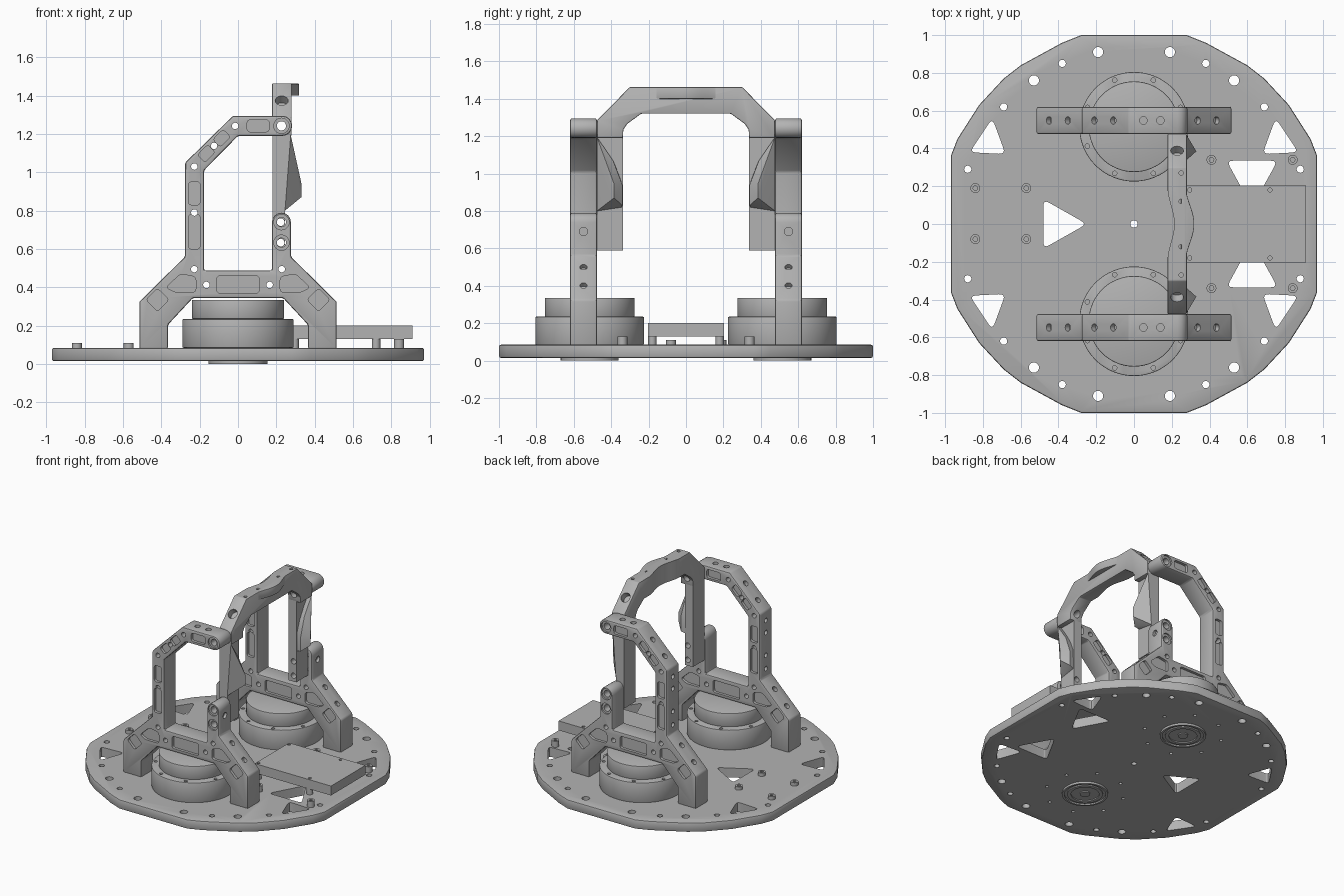
import bpy, bmesh
from math import sin, cos, pi, radians
from mathutils import Vector, Matrix

if "Cube" in bpy.data.objects:
    bpy.data.objects.remove(bpy.data.objects["Cube"])

GREY = (0.45, 0.45, 0.45, 1)
mat = bpy.data.materials.new("machined grey")
mat.use_nodes = True
mat.diffuse_color = GREY
mat.node_tree.nodes["Principled BSDF"].inputs["Base Color"].default_value = GREY
parts = []

# ---- helpers -------------------------------------------------------------
PLANES = {"xy": lambda u, v, w: (u, v, w),
          "xz": lambda u, v, w: (u, w, v),
          "yz": lambda u, v, w: (w, u, v)}


def arc(u, v, r, a0, a1, n=8):
    angles = [radians(a0 + (a1 - a0) * i / n) for i in range(n + 1)]
    return [(u + r * cos(a), v + r * sin(a)) for a in angles]


def circle(u, v, r, n=24):
    return arc(u, v, r, 0, 360, n)[:-1]


def rounded(pts, r):
    """Round the corners of a convex polygon with short quadratic curves."""
    out = []
    for i, p in enumerate(pts):
        p, a, b = Vector(p), Vector(pts[i - 1]), Vector(pts[(i + 1) % len(pts)])
        s, e = p + (a - p).normalized() * r, p + (b - p).normalized() * r
        for t in (0, 0.25, 0.5, 0.75, 1):
            out.append(tuple(s * (1 - t) ** 2 + p * 2 * t * (1 - t) + e * t * t))
    return out


def slot(u, v, w, h, deg=0, r=0.018):
    c, s = cos(radians(deg)) / 2, sin(radians(deg)) / 2
    corners = [(-w, -h), (w, -h), (w, h), (-w, h)]
    return rounded([(u + a * c - b * s, v + a * s + b * c) for a, b in corners], r)


def prism(bm, pts, lo, hi, plane="xy"):
    place = PLANES[plane]
    base = bm.faces.new([bm.verts.new(place(u, v, lo)) for u, v in pts])
    top = bmesh.ops.extrude_face_region(bm, geom=[base])["geom"]
    bmesh.ops.translate(bm, vec=place(0, 0, hi - lo),
                        verts=[g for g in top if isinstance(g, bmesh.types.BMVert)])


def rod(bm, point, direction, r, depth):
    turn = Vector(direction).to_track_quat("Z", "Y").to_matrix().to_4x4()
    bmesh.ops.create_cone(bm, cap_ends=True, segments=20, radius1=r, radius2=r,
                          depth=depth, matrix=Matrix.Translation(point) @ turn)


def make(name, bm, bevel=0, cut=None):
    def to_object(label, b):
        bmesh.ops.recalc_face_normals(b, faces=b.faces)
        me = bpy.data.meshes.new(label)
        b.to_mesh(me)
        b.free()
        ob = bpy.data.objects.new(label, me)
        bpy.context.collection.objects.link(ob)
        return ob
    ob = to_object(name, bm)
    if bevel:
        m = ob.modifiers.new("bevel", "BEVEL")
        m.width, m.segments, m.limit_method = bevel, 2, "ANGLE"
    if cut:
        cutter = to_object(name + "_cutter", cut)
        cutter.hide_render = True
        m = ob.modifiers.new("cut", "BOOLEAN")
        m.object, m.solver, m.use_self = cutter, "EXACT", True
    # bake the modifiers and drop the cutter
    graph = bpy.context.evaluated_depsgraph_get()
    me = bpy.data.meshes.new_from_object(ob.evaluated_get(graph))
    ob.modifiers.clear()
    ob.data = me
    if cut:
        bpy.data.objects.remove(cutter)
    me.materials.clear()
    me.materials.append(mat)
    parts.append(ob)
    return ob


def mirror_y(ob, name):
    me = ob.data.copy()
    me.transform(Matrix.Scale(-1, 4, (0, 1, 0)))
    me.flip_normals()
    twin = bpy.data.objects.new(name, me)
    bpy.context.collection.objects.link(twin)
    parts.append(twin)


SIDES = (1, -1)
MOTOR_Y = 0.515

# ---- base plate with its holes and triangular windows --------------------
q = [(.97, .36), (.935, .45), (.82, .63), (.69, .77), (.6, .84), (.38, .96), (.28, 1)]
outline = (q + [(-x, y) for x, y in q[::-1]] + [(-x, -y) for x, y in q]
           + [(x, -y) for x, y in q[::-1]])
plate, cut = bmesh.new(), bmesh.new()
prism(plate, outline, 0.015, 0.085)
windows = [[(-.48, .13), (-.48, -.13), (-.25, 0)]]
for s in SIDES:
    windows.append([(.49, .335 * s), (.76, .335 * s), (.625, .09 * s)])
    for t in SIDES:
        windows.append([(.87 * t, .38 * s), (.75 * t, .56 * s), (.68 * t, .37 * s)])
        for x, y, r in ((.19, .91, .027), (.53, .76, .027), (.38, .85, .019),
                        (.69, .62, .019), (.88, .29, .019)):
            prism(cut, circle(x * t, y * s, r), -0.1, 0.2)
    for i in range(8):  # motor screws seen from below
        a = pi * (i + .5) / 4
        prism(cut, circle(.27 * cos(a), MOTOR_Y * s + .27 * sin(a), .012, 12), -0.1, 0.04)
for w in windows:
    prism(cut, rounded(w, 0.035), -0.1, 0.2)
prism(cut, circle(0, 0, 0.019), -0.1, 0.2)
make("base_plate", plate, 0.01, cut)

# ---- motors and the ringed hubs under the plate --------------------------
motor, cut = bmesh.new(), bmesh.new()
prism(motor, circle(0, MOTOR_Y, 0.29, 64), 0.085, 0.235)
for i in range(8):
    a = pi * (i + .5) / 4
    prism(cut, circle(.267 * cos(a), MOTOR_Y + .267 * sin(a), .012, 12), 0.21, 0.3)
mirror_y(make("back_motor_base", motor, 0.005, cut), "front_motor_base")
drum = bmesh.new()
prism(drum, circle(0, MOTOR_Y, 0.24, 64), 0.235, 0.335)
mirror_y(make("back_motor_drum", drum, 0.005), "front_motor_drum")
hub, cut = bmesh.new(), bmesh.new()
prism(hub, circle(0, MOTOR_Y, 0.155, 48), 0, 0.02)
for outer, inner in ((.14, .12), (.105, .04)):
    ring = bmesh.new()
    prism(cut, circle(0, MOTOR_Y, outer, 48), -0.02, 0.01)
    ring.free()
mirror_y(make("back_hub", hub, 0, cut), "front_hub")
ring, cut = bmesh.new(), bmesh.new()
prism(ring, circle(0, MOTOR_Y, 0.12, 48), 0.002, 0.012)
prism(cut, circle(0, MOTOR_Y, 0.095, 48), -0.02, 0.02)
mirror_y(make("back_hub_ring", ring, 0, cut), "front_hub_ring")
cap = bmesh.new()
prism(cap, circle(0, MOTOR_Y, 0.035), 0.002, 0.012)
mirror_y(make("back_hub_cap", cap), "front_hub_cap")

# ---- side frames ---------------------------------------------------------
Y0, Y1 = 0.476, 0.62
profile = ([(-.515, .08), (-.515, .325), (-.276, .56), (-.276, 1.05), (-.026, 1.295)]
           + arc(.23, 1.2425, .0525, 90, -90)
           + [(0, 1.19), (-.177, 1.01), (-.177, .487), (.177, .487)]
           + arc(.2265, .74, .0495, 180, 0)
           + [(.276, .56), (.515, .325), (.515, .08), (.365, .08), (.365, .205),
              (.235, .345), (-.235, .345), (-.365, .205), (-.365, .08)])
frame, cut = bmesh.new(), bmesh.new()
prism(frame, profile, Y0, Y1, "xz")
pockets = [slot(.105, 1.242, .115, .062), slot(-.165, 1.098, .075, .055, 45),
           slot(-.085, 1.178, .075, .055, 45), slot(-.228, .89, .06, .12),
           slot(-.228, .69, .06, .18), slot(0, .415, .22, .09)]
for s in SIDES:
    pockets.append(slot(.42 * s, .335, .085, .085, 45))
    pockets.append(rounded([(.22 * s, .375), (.33 * s, .375), (.375 * s, .4),
                            (.3 * s, .47), (.22 * s, .455)], 0.018))
for p in pockets:
    prism(cut, p, Y1 - 0.02, Y1 + 0.05, "xz")
    prism(cut, p, Y0 - 0.05, Y0 + 0.02, "xz")
for x, z in ((-.015, 1.242), (-.125, 1.138), (-.228, 1.03), (-.228, .79),
             (-.228, .495), (.228, .495), (-.165, .413), (.165, .413)):
    prism(cut, circle(x, z, .017, 16), 0.4, 0.7, "xz")
PIVOTS = [(.2265, 1.2425), (.2265, .74), (.2265, .633)]
for x, z in PIVOTS:
    prism(cut, circle(x, z, .024), 0.4, 0.7, "xz")
    prism(cut, circle(x, z, .04), Y1 - 0.012, 0.7, "xz")
# screw holes along the outer edge of the frame
mid = (Y0 + Y1) / 2
for x in (.05, .14):
    rod(cut, (x, mid, 1.295), (0, 0, 1), .02, .06)
for x, z in ((-.21, 1.115), (-.11, 1.213), (-.45, .389), (-.35, .487)):
    rod(cut, (x, mid, z), (-1, 0, 1), .02, .06)
for x in (.34, .44):
    rod(cut, (x, mid, .836 - x * .98), (1, 0, 1), .02, .06)
for z in (.98, .89, .72, .62):
    rod(cut, (-.276, mid, z), (1, 0, 0), .017, .05)
rod(cut, (.276, mid, .69), (1, 0, 0), .022, .04)
mirror_y(make("back_frame", frame, 0.01, cut), "front_frame")

# ---- carrying arch: bent bar with a bulged grip --------------------------
half = [(.476, 1.19), (.476, 1.285), (.3, 1.463)]
inner = [(.24, 1.32), (.315, 1.265), (.335, 1.235), (.337, 1.19)]
arch, cut = bmesh.new(), bmesh.new()
prism(arch, half + [(-y, z) for y, z in half[::-1]] + [(-y, z) for y, z in inner[::-1]]
      + inner, .177, .28, "yz")
ys = [i * .02 - .2 for i in range(21)]
wave = [(.5 + .5 * cos(pi * y / .2), y) for y in ys]
prism(cut, [(.177 + .036 * w, y) for w, y in wave] + [(.1, .2), (.1, -.2)], 1.2, 1.6)
for s in SIDES:
    rod(cut, (.228, .388 * s, 1.374), (0, s, 1), .034, .1)
    for y in (.12, .27):
        rod(cut, (.25, y * s, 1.463), (0, 0, 1), .012, .05)
prism(cut, circle(*PIVOTS[0], .024), -0.7, 0.7, "xz")
make("arch", arch, 0.006, cut)
bulge = bmesh.new()
prism(bulge, [(.275 + .044 * w, y) for w, y in wave] + [(.25, .2), (.25, -.2)], 1.4, 1.462)
make("grip_bulge", bulge, 0.004)

# ---- arch legs and their wedge-shaped gussets ----------------------------
leg, cut = bmesh.new(), bmesh.new()
prism(leg, [(.18, .337), (.245, .337), (.245, .476), (.18, .476)], .59, 1.2)
for x, z in PIVOTS[1:]:
    prism(cut, circle(x - .004, z, .02), 0, 0.7, "xz")
mirror_y(make("back_arch_leg", leg, 0, cut), "front_arch_leg")
gusset = bmesh.new()
for p in ((.195, .476, 1.195), (.275, .476, 1.195), (.245, .476, .8), (.245, .345, .82),
          (.33, .385, .87), (.33, .385, .945), (.28, .34, .83), (.28, .34, .94),
          (.275, .39, 1.07), (.2, .36, 1.0)):
    gusset.verts.new(p)
bmesh.ops.convex_hull(gusset, input=gusset.verts)
mirror_y(make("back_gusset", gusset), "front_gusset")

# ---- electronics box and standoffs ---------------------------------------
box, cut = bmesh.new(), bmesh.new()
prism(box, [(.28, -.203), (.91, -.203), (.91, .203), (.28, .203)], .13, .2)
pegs, sockets = bmesh.new(), bmesh.new()
for s in SIDES:
    for x in (.295, .72):
        prism(cut, circle(x, .18 * s, .011, 12), .17, .3)
        prism(pegs, circle(x, .18 * s, .022, 16), .08, .132)
    spots = [(.41, .34 * s, .13), (.84, .34 * s, .13)]
    spots += [(x, .055 + .135 * s, .11) for x in (-.84, -.57)]
    for x, y, top in spots:
        prism(pegs, circle(x, y, .026, 16), .08, top)
        prism(sockets, circle(x, y, .013, 6), top - .02, .2)
make("electronics_box", box, 0, cut)
make("standoffs", pegs, 0, sockets)

# ---- smooth the round surfaces, keep the edges sharp ---------------------
for ob in bpy.context.selected_objects:
    ob.select_set(False)
for ob in parts:
    ob.select_set(True)
bpy.context.view_layer.objects.active = parts[0]
bpy.ops.object.shade_smooth_by_angle(angle=radians(28))
